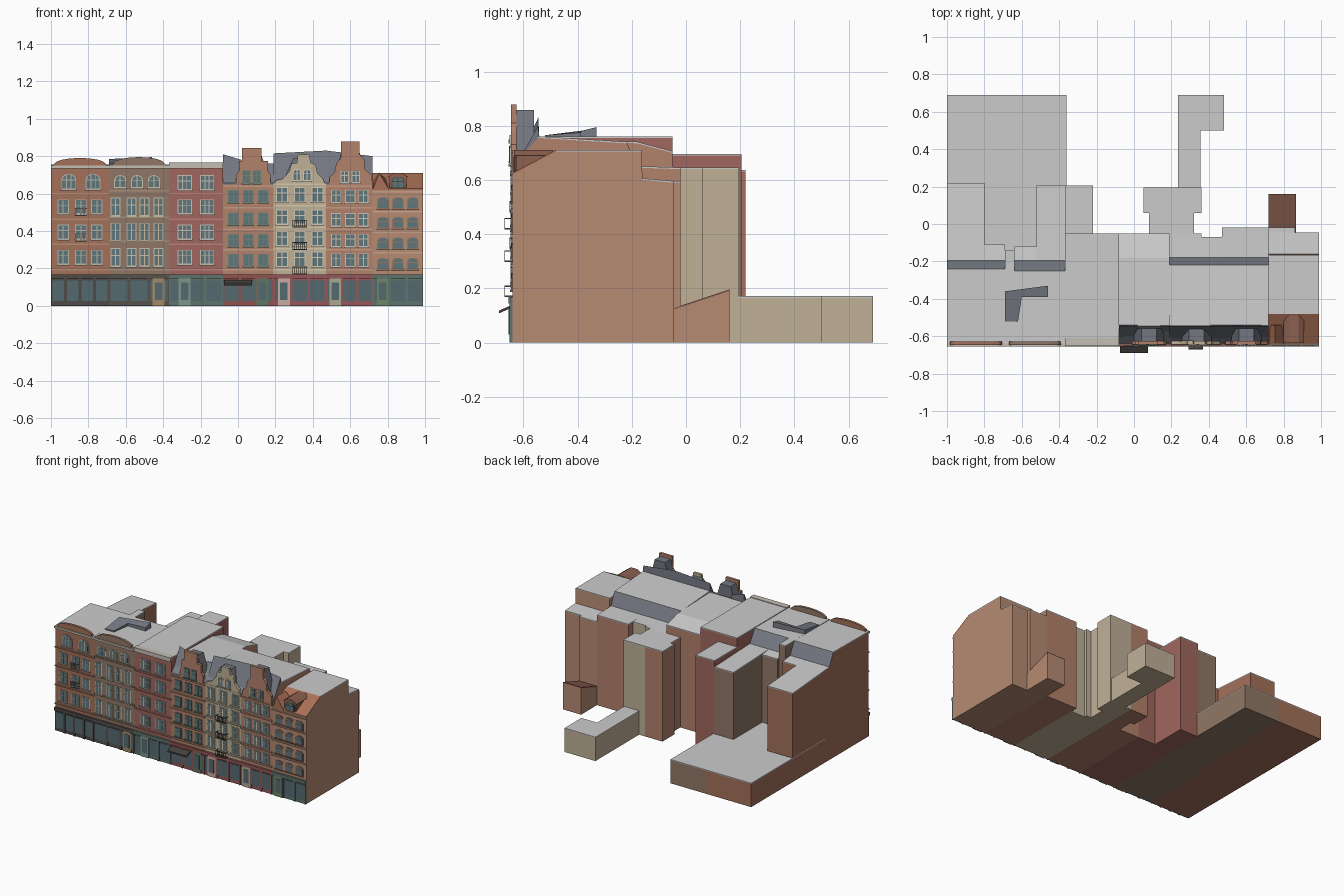
import bpy, bmesh, math

if "Cube" in bpy.data.objects:
    bpy.data.objects.remove(bpy.data.objects["Cube"])

FRONT = -0.64
parts = {}

def part(name, col):
    """Collect geometry per named part; col is a hex colour or None."""
    if name not in parts:
        parts[name] = (bmesh.new(), col)
    return parts[name][0]

def prism(bm, a, b):
    """Solid between two matching loops of 3D points."""
    va, vb = [bm.verts.new(p) for p in a], [bm.verts.new(p) for p in b]
    n = len(a)
    bm.faces.new(va)
    bm.faces.new(vb[::-1])
    for i in range(n):
        bm.faces.new((va[i], vb[i], vb[(i + 1) % n], va[(i + 1) % n]))

def box(bm, x0, x1, y0, y1, z0, z1):
    prism(bm, [(x0, y0, z0), (x1, y0, z0), (x1, y1, z0), (x0, y1, z0)],
          [(x0, y0, z1), (x1, y0, z1), (x1, y1, z1), (x0, y1, z1)])

def xz(bm, pts, y0, y1):
    prism(bm, [(x, y0, z) for x, z in pts], [(x, y1, z) for x, z in pts])

def yz(bm, pts, x0, x1):
    prism(bm, [(x0, y, z) for y, z in pts], [(x1, y, z) for y, z in pts])

def body(name, col, x0, x1, top, roof=None):
    """House block with a side profile; sloped parts get slate, flat ones grey."""
    yz(part(name + "_walls", col), [(top[0][0], 0)] + top + [(top[-1][0], 0)], x0, x1)
    for (ya, za), (yb, zb) in zip(top, top[1:]):
        if yb - ya < 0.01:
            continue
        steep = abs(zb - za) > 0.3 * (yb - ya)
        bm = part("slate_slopes", "777B84") if steep else part("flat_roofs", None)
        if roof and steep:
            bm = part(name + "_pitched_roof", roof)
        yz(bm, [(ya, za), (yb, zb), (yb, zb + .006), (ya, za + .006)], x0, x1)

def outline(cx, z0, w, h, arch):
    if not arch:
        return [(cx - w/2, z0), (cx + w/2, z0), (cx + w/2, z0 + h), (cx - w/2, z0 + h)]
    r, s = min(arch, h * .7), 8
    return [(cx - w/2, z0), (cx + w/2, z0)] + [
        (cx + w/2 * math.cos(math.pi*i/s), z0 + h - r + r*math.sin(math.pi*i/s)) for i in range(s + 1)]

def window(name, frame, cx, cz, w, h, arch=0, cols=2, y=FRONT):
    """Surround, glass pane and glazing bars."""
    z0 = cz - h/2
    fr = part(name + "_window_frames", frame)
    xz(fr, outline(cx, z0 - .004, w + .01, h + .008, arch), y - .004, y + .002)
    xz(part("window_glass", "5F767B"), outline(cx, z0, w, h, arch), y - .0055, y)
    for i in range(1, cols):
        x = cx - w/2 + w*i/cols
        box(fr, x - .0025, x + .0025, y - .0075, y - .003, z0, z0 + h*.97)
    box(fr, cx - w/2, cx + w/2, y - .0075, y - .003, z0 + h*.58, z0 + h*.58 + .004)
    box(fr, cx - w/2 - .008, cx + w/2 + .008, y - .01, y, z0 - .01, z0 - .004)

def band(name, col, x0, x1, z, t=.008, d=.008):
    box(part(name + "_bands", col), x0, x1, FRONT - d, FRONT + .002, z, z + t)

BROWN, TAUPE, RED = "A2705A", "8F7766", "A0675F"
ORANGE, CREAM, PEACH = "B0806A", "BFAF96", "B58A72"

# House bodies (front-to-back roof profiles)
body("brown_house", BROWN, -1, -.8, [(FRONT, .745), (-.24, .75), (-.195, .66), (.22, .63)])
body("brown_house", BROWN, -.8, -.69, [(FRONT, .745), (-.24, .75), (-.195, .66), (-.11, .65)])
body("taupe_house", TAUPE, -.69, -.64, [(FRONT, .75), (-.14, .75)])
body("taupe_house", TAUPE, -.64, -.52, [(FRONT, .75), (-.25, .75), (-.195, .66), (-.12, .65)])
body("taupe_house", TAUPE, -.52, -.37, [(FRONT, .75), (-.25, .75), (-.195, .66), (.205, .645)])
body("red_house", RED, -.37, -.08, [(FRONT, .755), (-.05, .755)])
body("red_wing", RED, -.37, -.22, [(-.06, .69), (.205, .69)])
body("orange_house", ORANGE, -.08, .19, [(FRONT, .65), (-.545, .745), (-.18, .735), (-.05, .70)])
body("cream_house", CREAM, .19, .36, [(FRONT, .65), (-.545, .755), (-.22, .735), (-.18, .645), (-.05, .64)])
body("cream_house", CREAM, .36, .47, [(FRONT, .65), (-.545, .755), (-.22, .735), (-.18, .645), (-.07, .64)])
body("gabled_house", ORANGE, .47, .72, [(FRONT, .65), (-.545, .755), (-.22, .735), (-.18, .645), (-.02, .64)])
body("end_house", PEACH, .72, .99, [(FRONT, .62), (-.48, .705), (-.165, .705), (-.16, .6), (-.045, .59)], "A87058")
body("end_house", PEACH, .72, .86, [(-.05, .59), (-.02, .59)])

# Rear wings and low annexes
body("orange_wing", ORANGE, .08, .19, [(-.06, .64), (.06, .64)])
body("orange_wing", ORANGE, .05, .19, [(.06, .64), (.195, .64)])
body("cream_wing", CREAM, .19, .32, [(-.06, .64), (.06, .64)])
body("cream_wing", CREAM, .19, .36, [(.06, .64), (.195, .64)])
body("cream_annex", CREAM, .235, .355, [(.19, .165), (.5, .165)])
body("cream_annex", CREAM, .235, .48, [(.5, .165), (.69, .165)])
body("brown_annex", BROWN, -1, -.64, [(-.15, .165), (.69, .165)])
body("taupe_annex", TAUPE, -.64, -.36, [(-.15, .165), (.69, .165)])
body("end_annex", PEACH, .72, .865, [(-.05, .12), (.16, .19)], "8C6152")

# Raised roof hatch wedges on the left roofs
hatch = part("roof_hatch", "777B84")
prism(hatch, [(-.69, -.52, .75), (-.62, -.52, .75), (-.6, -.39, .75), (-.46, -.39, .75), (-.46, -.33, .75), (-.69, -.36, .75)],
      [(-.69, -.52, .762), (-.62, -.52, .765), (-.6, -.39, .775), (-.46, -.39, .78), (-.46, -.33, .795), (-.69, -.36, .785)])

# Tall slate mansards behind the gables
for x0, x1, zl, zr in ((-.08, .02, .81, .78), (.14, .19, .76, .76), (.19, .47, .815, .83), (.47, .72, .83, .80)):
    prism(part("mansard_roofs", "73767F"),
          [(x0, FRONT + .01, .65), (x0, -.545, zl), (x0, -.54, .74)],
          [(x1, FRONT + .01, .65), (x1, -.545, zr), (x1, -.54, .74)])

# Street gables, each with its own roof stub running back
gables = [
    ("orange_gable", ORANGE, [(-.01, .64), (-.01, .70), (.005, .72), (.005, .775), (.022, .775), (.022, .845), (.125, .845),
                              (.125, .775), (.16, .775), (.16, .72), (.175, .70), (.175, .64)]),
    ("cream_gable", CREAM, [(.19, .64), (.2, .67), (.24, .68), (.275, .72), (.285, .76), (.315, .765), (.32, .81),
                            (.38, .81), (.39, .765), (.415, .755), (.425, .71), (.455, .68), (.47, .64)]),
    ("tall_gable", ORANGE, [(.485, .64), (.49, .69), (.515, .71), (.525, .76), (.55, .79), (.55, .878), (.65, .878),
                            (.65, .81), (.675, .78), (.68, .73), (.715, .70), (.72, .64)])]
for name, col, pts in gables:
    xz(part(name, col), pts, FRONT - .005, FRONT + .015)
    mid = sum(p[0] for p in pts) / len(pts)
    zt = max(p[1] for p in pts) - .02
    xz(part("gable_roofs", "73767F"), [(mid - .08, .7), (mid + .08, .7), (mid + .04, zt), (mid - .04, zt)], FRONT + .015, -.56)

# Curved pediments and roof parapets
for nm, col, cx, hw, zt in (("brown", BROWN, -.845, .14, .79), ("taupe", TAUPE, -.53, .14, .795)):
    arc = [(cx + hw*math.cos(math.pi*i/12), .745 + (zt - .745)*math.sin(math.pi*i/12)**.7) for i in range(13)]
    xz(part(nm + "_pediment", col), arc, FRONT - .006, FRONT + .012)
box(part("red_house_parapet", "C4BDB2"), -.37, -.08, FRONT - .012, FRONT + .03, .735, .765)

# Attic dormer and side slope on the end house
box(part("end_dormer", "8C6152"), .81, .90, FRONT + .012, -.51, .625, .695)
xz(part("end_dormer", None), [(.80, .69), (.91, .69), (.88, .71), (.83, .71)], FRONT + .005, -.49)
window("end_dormer", "4F4A48", .855, .658, .06, .06, .025, y=FRONT + .012)
prism(part("end_side_gable", "A87058"), [(.72, FRONT, .62), (.81, FRONT, .62), (.755, FRONT, .71)],
      [(.72, -.54, .66), (.81, -.54, .66), (.755, -.54, .71)])

# Window grids: name, frame colour, x centres, rows, width, height, arch, panes
grids = [
    ("brown_house", "B9B3A6", (-.935, -.84, -.755), (.26, .395, .53), .052, .07, 0, 2),
    ("brown_house", "B9B3A6", (-.905, -.775), (.665,), .07, .075, .035, 3),
    ("taupe_house", "C9BFA8", (-.655, -.57, -.5, -.425), (.26, .395, .53), .042, .088, 0, 2),
    ("taupe_house", "C9BFA8", (-.63, -.54, -.45), (.665,), .055, .06, .028, 2),
    ("red_house", "C4BDB2", (-.285, -.165), (.26, .395, .53, .66), .066, .07, 0, 3),
    ("orange_house", "6E8377", (-.025, .055, .135), (.245, .35, .465, .585), .046, .058, 0, 2),
    ("orange_house", "6E8377", (.045, .1), (.69,), .034, .06, 0, 2),
    ("cream_house", "D4CAB4", (.235, .33, .425), (.25, .36, .475, .595), .052, .072, 0, 2),
    ("cream_house", "D4CAB4", (.315, .37), (.70,), .035, .055, .015, 2),
    ("gabled_house", "C9C2B4", (.525, .6, .67), (.245, .35, .46, .585), .044, .062, 0, 2),
    ("gabled_house", "C9C2B4", (.57, .63), (.69,), .035, .055, 0, 2),
    ("end_house", "9A7462", (.775, .855, .935), (.225, .335, .445, .55), .052, .055, .015, 1)]
for nm, fr, xs, zs, w, h, arch, cols in grids:
    for x in xs:
        for z in zs:
            window(nm, fr, x, z, w, h, arch, cols, FRONT - (.005 if z > .67 else 0))

# Horizontal bands and cornices: name, x0, x1, colour, heights
for nm, x0, x1, col, zs in (
        ("brown_house", -1, -.69, "B58A72", (.19, .325, .46, .595)),
        ("taupe_house", -.69, -.37, "A58D79", (.19, .34, .47, .61)),
        ("red_house", -.37, -.08, "B9807A", (.19, .325, .46, .595)),
        ("orange_house", -.08, .19, "C49A84", (.19, .295, .405, .52, .635)),
        ("cream_house", .19, .47, "D4C8B0", (.19, .30, .415, .53, .645)),
        ("gabled_house", .47, .72, "C49A84", (.19, .295, .405, .52, .635)),
        ("end_house", .72, .99, "C79F8A", (.28, .39, .50, .605))):
    for z in zs:
        band(nm, col, x0, x1, z)
band("left_cornice", "C4BDB2", -1, -.37, .735, .014, .014)

# Shopfronts: x0, x1, colour, panes, door centre, door colour
shops = [(-1, -.69, "4E4B49", 4, None, None), (-.69, -.37, "57534F", 3, -.425, "A08A68"),
         (-.37, -.08, "5F736C", 3, -.285, "7C958A"), (-.08, .19, "8E5450", 3, .13, "5E7562"),
         (.19, .47, "94585A", 3, .245, "C9A9A0"), (.47, .72, "94585A", 3, .52, "A9A890"),
         (.72, .99, "5F736C", 3, .775, "6E8468")]
for i, (x0, x1, col, n, door, dcol) in enumerate(shops):
    bm = part("shopfront_%d" % (i + 1), col)
    box(bm, x0, x1, FRONT - .005, FRONT + .002, 0, .165)
    box(bm, x0, x1, FRONT - .015, FRONT + .002, .145, .168)
    step = (x1 - x0) / n
    for k in range(n):
        a, b = x0 + k*step + .008, x0 + (k + 1)*step - .008
        box(part("shop_glass", "56696F"), a, b, FRONT - .008, FRONT, .025, .135)
        box(bm, b, b + .016 if k < n - 1 else b + .008, FRONT - .011, FRONT, 0, .15)
    if door:
        box(part("door_%d" % (i + 1), dcol), door - .032, door + .032, FRONT - .012, FRONT, 0, .145)
        box(part("door_panes", "56696F"), door - .02, door + .02, FRONT - .014, FRONT, .03, .125)

# Awning over the orange house shop
yz(part("awning", "45423F"), [(-.69, .108), (-.69, .118), (FRONT, .14), (FRONT, .13)], -.075, .075)

# Balconies of thin rails on the cream house, shallow ones on the left
def balcony(cx, w, z, depth, h=.042):
    bm, y = part("balcony_rails", "55504C"), FRONT - depth
    box(bm, cx - w/2, cx + w/2, y, FRONT, z, z + .005)
    for s in (-1, 1):
        x = cx + s*w/2
        box(bm, x - .002, x + .002, y, FRONT, z + h - .004, z + h)
    box(bm, cx - w/2, cx + w/2, y, y + .004, z + h - .004, z + h)
    for k in range(8):
        x = cx - w/2 + w*k/7
        box(bm, x - .0012, x + .0012, y, y + .003, z, z + h)

for z in (.168, .298, .418):
    balcony(.33, .075, z, .03)
for z in (.345, .48):
    balcony(-.84, .06, z, .012)

# Turn the collected parts into objects
for name, (bm, col) in parts.items():
    bmesh.ops.recalc_face_normals(bm, faces=bm.faces)
    me = bpy.data.meshes.new(name)
    bm.to_mesh(me)
    bm.free()
    bpy.context.collection.objects.link(bpy.data.objects.new(name, me))
    if col:
        mat = bpy.data.materials.new(name)
        mat.diffuse_color = [(int(col[i:i + 2], 16) / 255) ** 2.2 for i in (0, 2, 4)] + [1]
        mat.use_nodes = True
        mat.node_tree.nodes["Principled BSDF"].inputs["Base Color"].default_value = mat.diffuse_color
        me.materials.append(mat)
